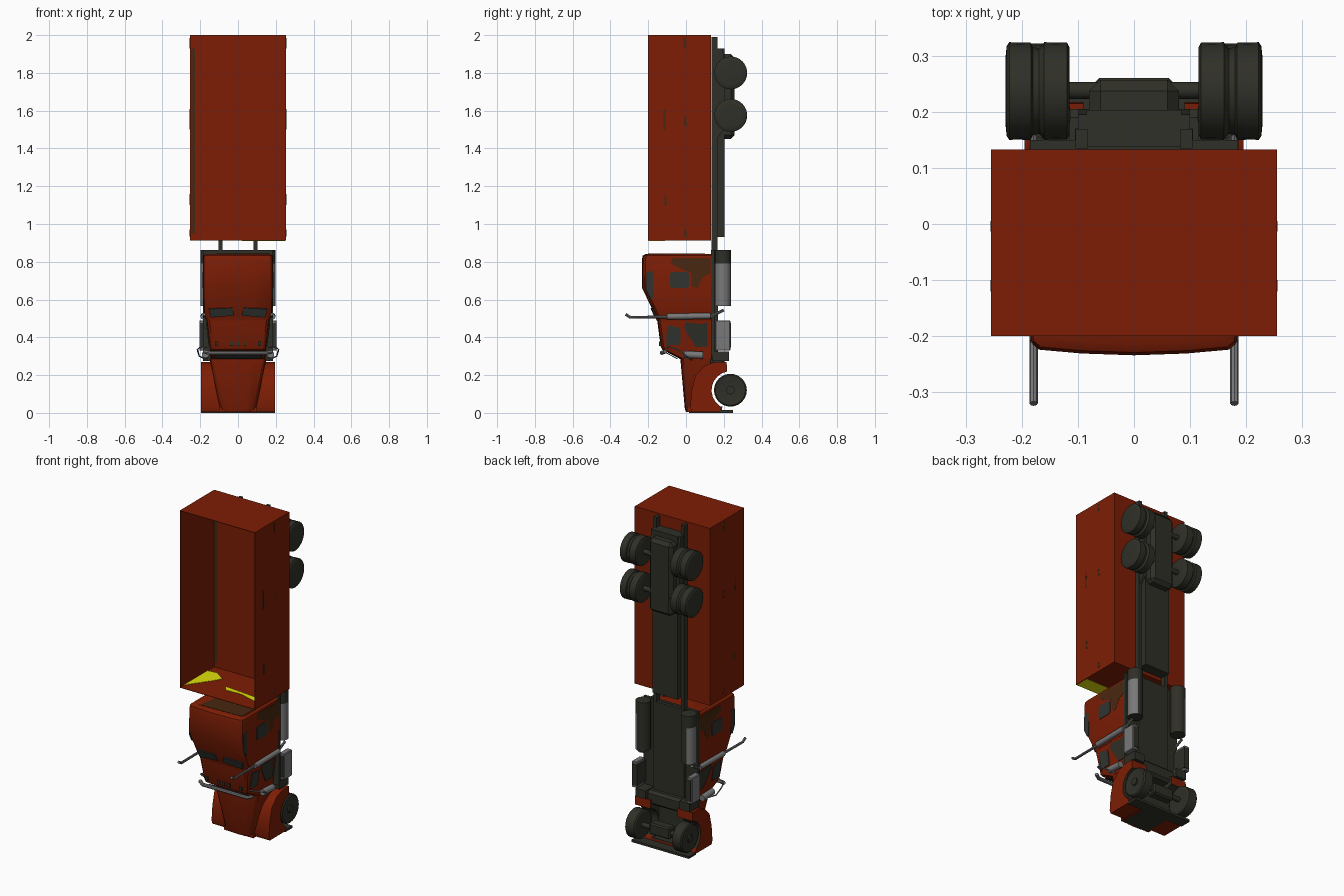
import bpy, bmesh, math
from mathutils import Vector, Matrix

if "Cube" in bpy.data.objects:
    bpy.data.objects.remove(bpy.data.objects["Cube"])


def colour(name, r, g, b):
    m = bpy.data.materials.new(name)
    m.diffuse_color = (r, g, b, 1)
    m.use_nodes = True
    m.node_tree.nodes["Principled BSDF"].inputs["Base Color"].default_value = m.diffuse_color
    return m


RED = colour("rust_red", 0.205, 0.0125, 0.0015)
DARK = colour("dark_chassis", 0.029, 0.029, 0.021)
METAL = colour("dull_metal", 0.19, 0.19, 0.19)
GLASS = colour("dark_glass", 0.030, 0.034, 0.030)
YELLOW = colour("yellow_paint", 0.75, 0.75, 0.003)
BROWN = colour("grimy_brown", 0.065, 0.021, 0.005)


def finish(bm, name, *mats):
    bmesh.ops.recalc_face_normals(bm, faces=bm.faces[:])
    me = bpy.data.meshes.new(name)
    bm.to_mesh(me)
    bm.free()
    ob = bpy.data.objects.new(name, me)
    bpy.context.collection.objects.link(ob)
    for m in mats:
        me.materials.append(m)
    return ob


def box(name, mat, x0, x1, y0, y1, z0, z1, bevel=0):
    bm = bmesh.new()
    bmesh.ops.create_cube(bm, size=1)
    for v in bm.verts:
        v.co = Vector(((x0 + x1) / 2 + v.co.x * (x1 - x0),
                       (y0 + y1) / 2 + v.co.y * (y1 - y0),
                       (z0 + z1) / 2 + v.co.z * (z1 - z0)))
    if bevel:
        bmesh.ops.bevel(bm, geom=bm.edges[:], offset=bevel, segments=1, affect='EDGES')
    return finish(bm, name, mat)


def cyl(name, mat, p0, p1, r, n=16):
    p0, p1 = Vector(p0), Vector(p1)
    d = p1 - p0
    bm = bmesh.new()
    bmesh.ops.create_cone(bm, cap_ends=True, segments=n, radius1=r, radius2=r, depth=d.length,
                          matrix=Matrix.Translation((p0 + p1) / 2) @ d.to_track_quat('Z', 'Y').to_matrix().to_4x4())
    return finish(bm, name, mat)


def tube(name, mat, pts, r):
    cu = bpy.data.curves.new(name, 'CURVE')
    cu.dimensions = '3D'
    cu.bevel_depth, cu.bevel_resolution, cu.use_fill_caps = r, 2, True
    sp = cu.splines.new('POLY')
    sp.points.add(len(pts) - 1)
    for p, c in zip(sp.points, pts):
        p.co = (*c, 1)
    ob = bpy.data.objects.new(name, cu)
    bpy.context.collection.objects.link(ob)
    cu.materials.append(mat)


def prism(name, mat, pts, shift):
    """Polygon of 3D points extruded by a vector."""
    bm = bmesh.new()
    a = [bm.verts.new(p) for p in pts]
    b = [bm.verts.new(Vector(p) + Vector(shift)) for p in pts]
    bm.faces.new(a)
    bm.faces.new(b)
    for i in range(len(a)):
        j = (i + 1) % len(a)
        bm.faces.new((a[i], a[j], b[j], b[i]))
    return finish(bm, name, mat)


def skin(bm, rings):
    n = len(rings[0])
    for a, b in zip(rings, rings[1:]):
        for i in range(n):
            bm.faces.new((a[i], a[(i + 1) % n], b[(i + 1) % n], b[i]))
    bm.faces.new(rings[0])
    bm.faces.new(rings[-1])


def loft(name, mat, sections, y1, crown=0.008):
    """Rounded-roof cross-sections (z, half width, roof y) joined along z."""
    bm = bmesh.new()
    rings = []
    for z, w, y0 in sections:
        half = [(w, y1), (w, y0 + .03), (w - .004, y0 + .012), (w - .016, y0 + .002), (w * .5, y0 - crown * .6)]
        ring = half + [(0, y0 - crown)] + [(-x, y) for x, y in reversed(half)]
        rings.append([bm.verts.new((x, y, z)) for x, y in ring])
    skin(bm, rings)
    return finish(bm, name, mat)


def lathe(name, mat, prof, s, y, z, n=24):
    """Wheel-like solid turned about an axis parallel to x."""
    bm = bmesh.new()
    skin(bm, [[bm.verts.new((s * x, y + r * math.cos(2 * math.pi * i / n), z + r * math.sin(2 * math.pi * i / n)))
               for i in range(n)] for x, r in prof])
    return finish(bm, name, mat)


# Open-topped cargo body (truck stands on its nose, roof towards -y)
body = box("cargo_body", RED, -.255, .255, -.2, .133, .912, 2.0)
bm = bmesh.new()
bm.from_mesh(body.data)
bmesh.ops.delete(bm, geom=[f for f in bm.faces if f.normal.y < -.9], context='FACES')
bm.to_mesh(body.data)
bm.free()
sol = body.modifiers.new("wall", 'SOLIDIFY')
sol.thickness, sol.offset = .004, -1
prism("yellow_patch_left", YELLOW, [(-.25, -.17, .917), (-.25, .06, .917), (-.19, .07, .917), (-.12, .02, .917),
                                    (-.15, -.03, .917), (-.2, -.1, .917)], (0, 0, .002))
prism("yellow_patch_mid", YELLOW, [(-.05, -.05, .917), (.2, -.075, .917), (.2, -.12, .917), (.08, -.085, .917),
                                   (-.02, -.09, .917)], (0, 0, .002))
box("yellow_patch_outer", YELLOW, .02, .25, -.198, -.11, .9105, .9125)
# Grime streaks on the cargo body
box("floor_grime", BROWN, -.25, -.228, .126, .1285, .95, 1.93)
for s in (-1, 1):
    for y, z0, z1 in ((-.008, 1.93, 1.985), (-.115, 1.5, 1.61), (-.005, 1.52, 1.57), (-.11, 1.1, 1.16), (-.005, .935, .97)):
        prism("side_streak", BROWN, [(s * .2545, y - .005, z0), (s * .2545, y + .01, z0), (s * .2545, y + .003, z1),
                                     (s * .2545, y - .005, z1)], (s * .0015, 0, 0))
    prism("end_streak", BROWN, [(s * .18, -.015, 1.9985), (s * .24, .005, 1.9985), (s * .24, -.025, 1.9985)],
          (0, 0, .0015))

# Cab shells
loft("hood", RED, [(0.005, .085, .004), (.02, .095, -.002), (.285, .15, -.026)], .13, .004)
loft("cab", RED, [(.285, .145, -.026), (.335, .148, -.122), (.352, .15, -.13), (.5, .168, -.15)], .135, .004)
loft("sleeper", RED, [(.49, .168, -.148), (.52, .18, -.157), (.66, .185, -.224),
                      (.81, .185, -.226), (.832, .182, -.221), (.842, .17, -.205)], .135)
prism("sleeper_back_grime", BROWN, [(-.12, -.2, .841), (.16, -.19, .841), (.165, .1, .841), (.06, .02, .841),
                                    (-.1, -.08, .841)], (0, 0, .003))
box("nose_panel", RED, -.1, .1, .005, .19, .004, .03)
box("grille", DARK, -.085, .085, .015, .19, 0, .006)
box("bumper", DARK, -.195, .195, .18, .25, 0, .014)

# Windscreen, marker lights and visor
prism("windscreen", GLASS, [(-.125, -.045, .289), (.125, -.045, .289), (.12, -.108, .322), (-.12, -.108, .322)],
      (0, -.002, -.004))
for x in (-.115, -.035, 0, .035, .115):
    box("marker_light", DARK, x - .008, x + .008, -.142, -.13, .355, .378)
tube("visor_bar", METAL, [(-.18, -.11, .325), (-.15, -.128, .318), (.15, -.128, .318), (.18, -.11, .325)], .011)

TYRE = [(0, .078), (.004, .086), (.045, .087), (.05, .08)]
for s in (-1, 1):
    prism("roof_window", GLASS, [(s * .02, -.171, .515), (s * .145, -.166, .505),
                                 (s * .155, -.180, .55), (s * .03, -.188, .555)], (0, .008, .003))
    # Side windows and grime plates
    prism("sleeper_window", GLASS, [(s * .183, y, z) for y, z in
          ((-.085, .67), (-.075, .66), (.005, .66), (.015, .67), (.015, .735), (.005, .745), (-.075, .745), (-.085, .735))],
          (s * .005, 0, 0))
    prism("fairing_window", GLASS, [(s * .180, y, z) for y, z in
          ((-.17, .61), (-.172, .74), (-.18, .752), (-.208, .745), (-.211, .65), (-.185, .6))], (s * .0065, 0, 0))
    prism("door_window", GLASS, [(s * (.151 + (z - .35) * .12), y, z) for y, z in
          ((-.03, .36), (-.03, .45), (-.1, .465), (-.105, .36))], (s * .004, 0, 0))
    prism("sleeper_grime", BROWN, [(s * .184, y, z) for y, z in
          ((-.08, .79), (-.01, .755), (.03, .74), (.03, .67), (.06, .66), (.09, .72), (.13, .74), (.13, .82), (-.07, .82))],
          (s * .002, 0, 0))
    prism("door_grime", DARK, [(s * (.151 + (z - .35) * .12), y, z) for y, z in
          ((.05, .35), (.115, .35), (.115, .48), (.08, .47), (.0, .48), (-.01, .45))], (s * .003, 0, 0))

    # Front fender with wheel arch and dark liner
    arch = [(.235 + .1 * math.cos(a), .12 + .1 * math.sin(a))
            for a in (math.radians(100 + 17 * k) for k in range(9))]
    outline = [(.19, .006), (.03, .006), (.022, .03), (.03, .12), (.05, .2), (.1, .25), (.15, .268), (.215, .27)]
    fender = prism("front_fender", RED, [(s * .09, y, z) for y, z in outline + arch], (s * .105, 0, 0))
    fender.data.materials.append(DARK)
    for p in fender.data.polygons:
        c = p.center
        inner = p.normal.x * s < -.5
        p.material_index = 1 if inner or (abs(p.normal.x) < .5 and math.hypot(c.y - .235, c.z - .12) < .102) else 0

    # Exhaust stack
    tube("exhaust_pipe", METAL, [(s * .179, y, z) for y, z in
         ((-.32, .522), (-.295, .506), (-.1, .508), (.13, .51), (.2, .545))], .0075)
    cyl("muffler", METAL, (s * .182, -.1, .51), (s * .182, .13, .513), .016)

    # Fuel tank, bare metal outside and dark inside and below, with a dark end
    tank = cyl("fuel_tank", METAL, (s * .155, .195, .565), (s * .155, .195, .79), .043, 20)
    tank.data.materials.append(DARK)
    for p in tank.data.polygons:
        p.material_index = 0 if p.normal.x * s > .1 and p.normal.y < .95 else 1
    cyl("tank_end", DARK, (s * .155, .195, .79), (s * .155, .195, .862), .043, 20)

    # Cab step, air cleaner and mirror arms
    box("cab_step", METAL, s * .187 - .018, s * .187 + .018, .155, .235, .33, .49, .004)
    box("step_underside", DARK, s * .182 - .017, s * .182 + .017, .15, .239, .345, .475)
    box("rear_fender_bracket", DARK, s * .15 - .035, s * .15 + .035, .14, .228, .275, .325)
    cyl("air_cleaner", METAL, (s * .172, -.01, .31), (s * .172, .09, .305), .019)
    tube("mirror_arm", METAL, [(s * .15, -.1, .35), (s * .205, -.07, .345), (s * .215, -.04, .335),
                               (s * .205, .0, .3), (s * .16, .03, .28)], .004)

    # Frame rails, suspension and wheels
    box("frame_rail", DARK, s * .093 - .011, s * .093 + .011, .135, .168, .78, 1.99)
    prism("suspension_arm", DARK, [(s * .075, y, z) for y, z in
          ((.165, 1.45), (.2, 1.5), (.205, 1.55), (.205, 1.83), (.195, 1.93), (.165, 1.93))], (s * .025, 0, 0))
    lathe("front_tyre", DARK, [(.125 + x * 1.35, r) for x, r in TYRE] + [(.188, .05)], s, .235, .12)
    cyl("front_hub", DARK, (s * .18, .235, .12), (s * .197, .235, .12), .022)
    for z in (1.575, 1.8):
        lathe("rear_inner_tyre", DARK, [(.115 + x, r) for x, r in TYRE] + [(.17, .076)], s, .237, z)
        lathe("rear_outer_tyre", DARK, [(.165, .076)] + [(.18 + x * .94, r) for x, r in TYRE] + [(.229, .06)],
              s, .237, z)

# Underside
box("cab_floor", DARK, -.185, .185, .132, .15, .3, .862)
box("engine_pan", DARK, -.13, .13, .13, .205, .235, .32, .015)
box("front_subframe", DARK, -.092, .092, .128, .134, .03, .24)
box("nose_liner", DARK, -.1, .1, .13, .193, .028, .034)
box("cab_frame", DARK, -.105, .105, .14, .17, .3, .86)
box("chassis_spine", DARK, -.085, .085, .137, .203, .93, 1.93)
box("bogie_housing", DARK, -.08, .08, .17, .257, 1.45, 1.9, .02)
box("front_axle_housing", DARK, -.07, .07, .2, .26, .085, .155, .008)
for z in (.12, 1.575, 1.8):
    cyl("axle", DARK, (-.14, .238, z), (.14, .238, z), .015, 12)

# Convert tubes to meshes and smooth round parts
bpy.ops.object.select_all(action='SELECT')
bpy.context.view_layer.objects.active = body
bpy.ops.object.convert(target='MESH')
bpy.ops.object.shade_smooth_by_angle(angle=math.radians(32))
